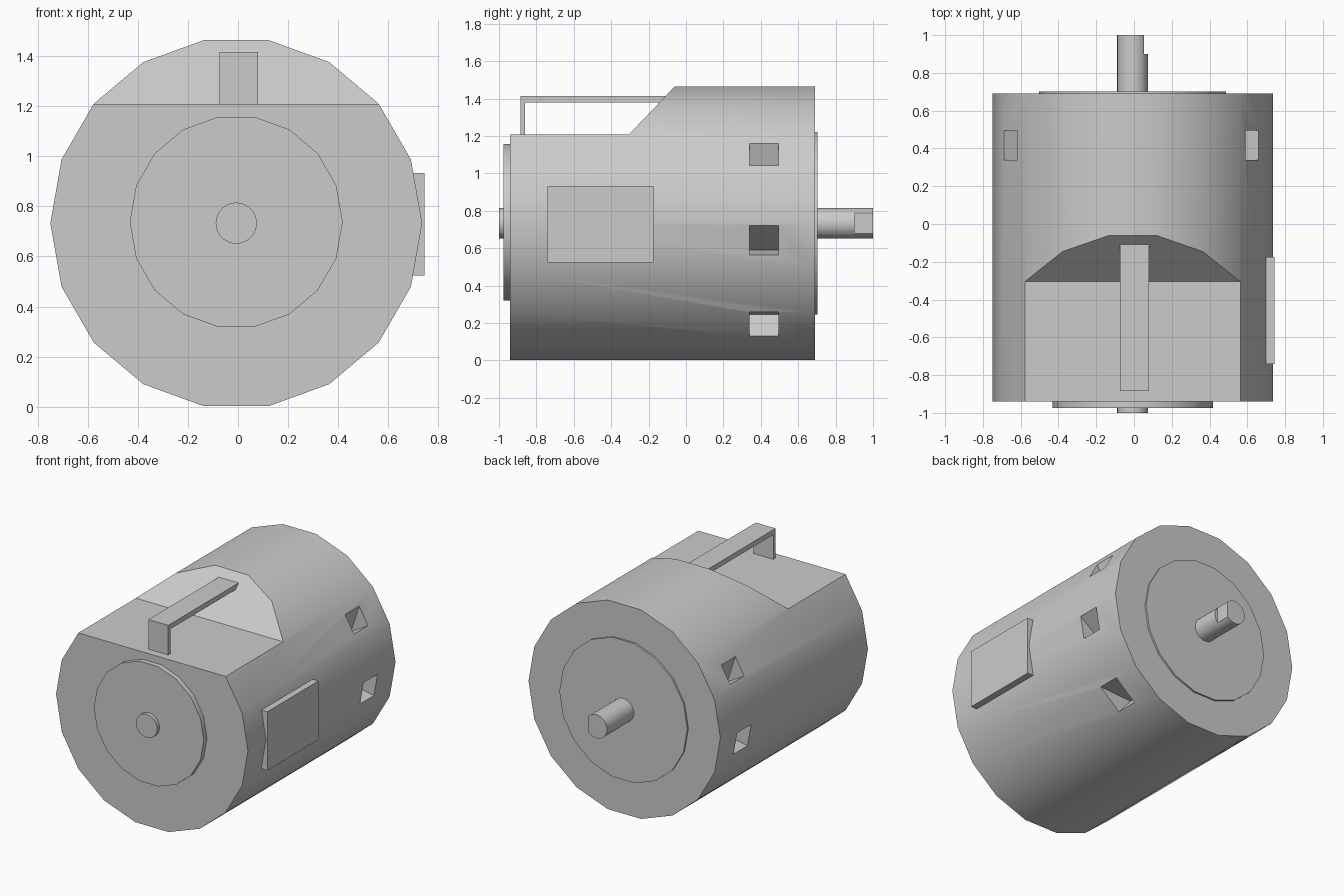
import bpy, bmesh
from math import sin, cos, radians, tau

if "Cube" in bpy.data.objects:
    bpy.data.objects.remove(bpy.data.objects["Cube"])

CX, CZ = -0.007, 0.733   # shaft axis
R = 0.742                # body radius


def prism(name, pts, lo, hi, axis='Y'):
    """Extrude a profile: (x, z) points along Y, or (y, z) points along X."""
    def place(p, d):
        return (p[0], d, p[1]) if axis == 'Y' else (d, p[0], p[1])
    bm = bmesh.new()
    a = [bm.verts.new(place(p, lo)) for p in pts]
    b = [bm.verts.new(place(p, hi)) for p in pts]
    bm.faces.new(a)
    bm.faces.new(b)
    n = len(pts)
    for i in range(n):
        bm.faces.new((a[i], a[(i + 1) % n], b[(i + 1) % n], b[i]))
    bmesh.ops.recalc_face_normals(bm, faces=bm.faces)
    me = bpy.data.meshes.new(name)
    bm.to_mesh(me)
    bm.free()
    ob = bpy.data.objects.new(name, me)
    bpy.context.collection.objects.link(ob)
    return ob


def ring(r, n, z=CZ):
    return [(CX + r * cos(tau * i / n), z + r * sin(tau * i / n)) for i in range(n)]


def box(name, x0, x1, y0, y1, z0, z1):
    return prism(name, [(x0, z0), (x1, z0), (x1, z1), (x0, z1)], y0, y1)


def activate(ob):
    bpy.ops.object.select_all(action='DESELECT')
    ob.select_set(True)
    bpy.context.view_layer.objects.active = ob


def cut(ob, cutter):
    mod = ob.modifiers.new('cut', 'BOOLEAN')
    mod.operation, mod.solver, mod.object = 'DIFFERENCE', 'EXACT', cutter
    activate(ob)
    bpy.ops.object.modifier_apply(modifier=mod.name)
    bpy.data.objects.remove(cutter)


def smooth(ob):
    activate(ob)
    bpy.ops.object.shade_smooth_by_angle(angle=radians(30))


# Motor body: 18-sided drum with a flat and a ramp cut from the top front
body = prism('motor_body', ring(R, 18), -0.94, 0.69)
cut(body, prism('top_cutter', [(-1.1, 1.208), (-0.305, 1.208), (0.03, 1.56), (-1.1, 1.56)],
                -1, 1, 'X'))

# Wedge-shaped vents: facet angle, start and end along the facet
vents = [(30, -0.066, 0.07), (-10, -0.042, 0.116), (-50, -0.067, 0.135)]
for side in (1, -1):
    for deg, t0, t1 in vents:
        if side < 0:
            t0, t1 = t0 - 0.03, t1 - 0.03
        c, s, apothem = cos(radians(deg)), sin(radians(deg)), R * cos(radians(10))
        local = [(-0.15, t0), (0.05, t0), (0.05, t1), (0, t1)]
        pts = [(CX + side * ((apothem + d) * c - t * s), CZ + (apothem + d) * s + t * c)
               for d, t in local]
        cut(body, prism('vent_cutter', pts, 0.34, 0.495))
smooth(body)

# End covers
smooth(prism('front_cover', ring(0.425, 18, 0.738), -0.975, -0.93))
smooth(prism('rear_cover', ring(0.495, 18), 0.68, 0.702))

# Shaft with a flat ground into the drive end
shaft = prism('shaft', ring(0.082, 32), -1, 1)
cut(shaft, box('flat_cutter', 0.053, 0.2, 0.9, 1.1, 0.5, 1))
smooth(shaft)

# Handle running from a front post back into the ramp
prism('handle', [(-0.885, 1.2), (-0.86, 1.2), (-0.86, 1.38), (-0.1, 1.38),
                 (-0.1, 1.415), (-0.885, 1.415)], -0.073, 0.08, 'X')

# Rating plate on the right side
box('side_plate', 0.66, 0.745, -0.74, -0.175, 0.523, 0.933)
